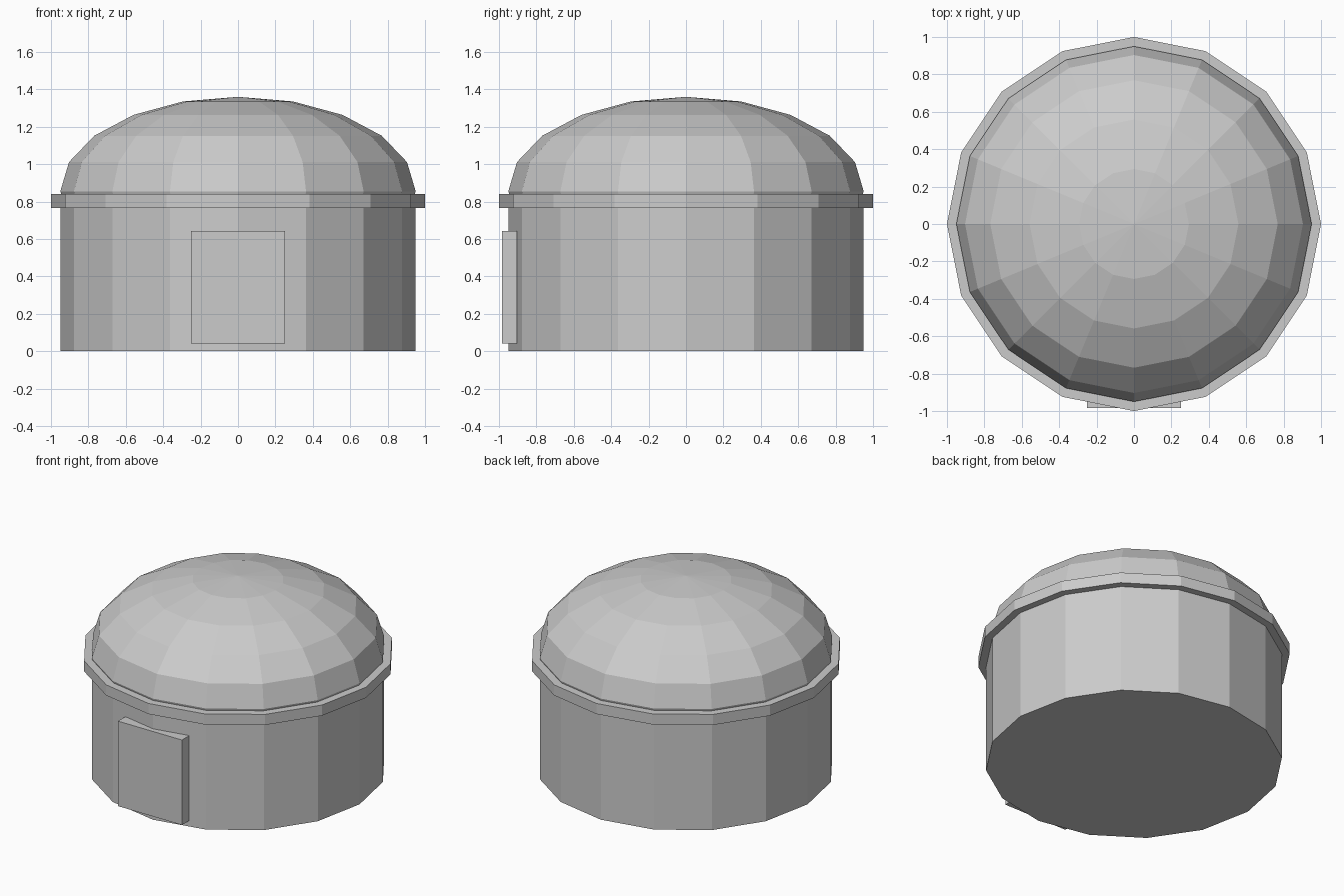
import bpy, bmesh
from math import sin, cos, pi, radians

SIDES = 16

default = bpy.data.objects.get("Cube")
if default:
    bpy.data.objects.remove(default, do_unlink=True)

grey = bpy.data.materials.new("plain grey")
grey.use_nodes = True
grey.diffuse_color = (0.6, 0.6, 0.6, 1)
grey.node_tree.nodes["Principled BSDF"].inputs["Base Color"].default_value = (0.6, 0.6, 0.6, 1)


def finish(name, bm):
    bmesh.ops.recalc_face_normals(bm, faces=bm.faces)
    mesh = bpy.data.meshes.new(name)
    bm.to_mesh(mesh)
    bm.free()
    mesh.materials.append(grey)
    obj = bpy.data.objects.new(name, mesh)
    bpy.context.collection.objects.link(obj)
    return obj


def drum(name, radius, bottom, top):
    """Faceted closed cylinder with corners on the axes."""
    bm = bmesh.new()
    ring = [bm.verts.new((radius * cos(2 * pi * i / SIDES),
                          radius * sin(2 * pi * i / SIDES), bottom)) for i in range(SIDES)]
    base = bm.faces.new(ring)
    lid = bmesh.ops.extrude_face_region(bm, geom=[base], use_keep_orig=True)
    verts = [v for v in lid["geom"] if isinstance(v, bmesh.types.BMVert)]
    bmesh.ops.translate(bm, verts=verts, vec=(0, 0, top - bottom))
    return finish(name, bm)


def dome(name, radius, height, base_z):
    """Flattened dome whose lower edge tucks into the wall."""
    bm = bmesh.new()
    profile = [bm.verts.new((radius * cos(radians(a)), 0, base_z + height * sin(radians(a))))
               for a in range(-18, 91, 18)]
    edges = [bm.edges.new(pair) for pair in zip(profile, profile[1:])]
    bmesh.ops.spin(bm, geom=profile + edges, cent=(0, 0, 0), axis=(0, 0, 1),
                   angle=2 * pi, steps=SIDES, use_merge=True)
    bmesh.ops.remove_doubles(bm, verts=bm.verts, dist=0.0005)
    return finish(name, bm)


def block(name, size, centre):
    bm = bmesh.new()
    bmesh.ops.create_cube(bm, size=1)
    bmesh.ops.scale(bm, verts=bm.verts, vec=size)
    bmesh.ops.translate(bm, verts=bm.verts, vec=centre)
    return finish(name, bm)


# Round wall, projecting rim, roof and door
drum("wall", 0.95, 0, 0.82)
drum("rim", 1.0, 0.765, 0.84)
dome("dome_roof", 0.95, 0.505, 0.855)
block("door", (0.5, 0.08, 0.6), (0, -0.943, 0.342))
